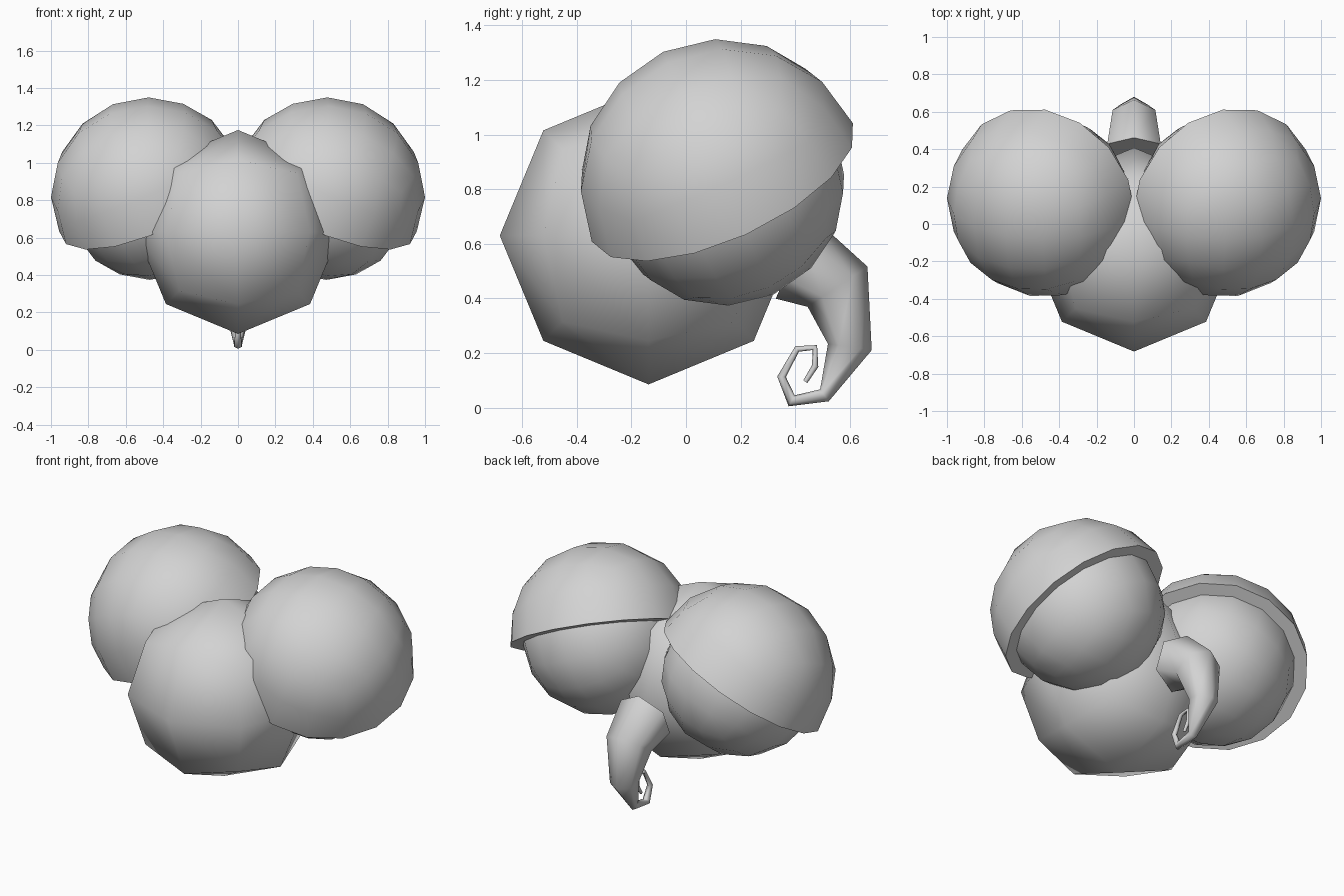
import bpy, bmesh, math
from mathutils import Matrix, Vector

if "Cube" in bpy.data.objects:
    bpy.data.objects.remove(bpy.data.objects["Cube"])

grey = bpy.data.materials.new("soft grey")
grey.diffuse_color = (0.65, 0.65, 0.65, 1)
grey.use_nodes = True
grey.node_tree.nodes["Principled BSDF"].inputs["Base Color"].default_value = grey.diffuse_color


def finish(bm, name, matrix=Matrix()):
    bmesh.ops.transform(bm, matrix=matrix, verts=bm.verts)
    bmesh.ops.recalc_face_normals(bm, faces=bm.faces)
    mesh = bpy.data.meshes.new(name)
    bm.to_mesh(mesh)
    bm.free()
    mesh.materials.append(grey)
    obj = bpy.data.objects.new(name, mesh)
    bpy.context.collection.objects.link(obj)
    return obj


def ball(radius, levels):
    """Round ball of quads: a cube subdivided and pushed out to a sphere."""
    bm = bmesh.new()
    bmesh.ops.create_cube(bm, size=2)
    for _ in range(levels):
        bmesh.ops.subdivide_edges(bm, edges=bm.edges[:], cuts=1, use_grid_fill=True)
        for v in bm.verts:
            v.co = v.co.normalized() * radius
    for f in bm.faces:
        f.smooth = True
    return bm


# Head / body
finish(ball(0.545, 1), "body", Matrix.Translation((0, -0.137, 0.63)))

# Eyes with tilted upper lids
for side, s in (("right", 1), ("left", -1)):
    place = (Matrix.Translation((s * 0.475, 0.133, 0.825))
             @ Matrix.Rotation(math.radians(24.4), 4, 'X')
             @ Matrix.Rotation(math.radians(23.6) * s, 4, 'Y'))
    finish(ball(0.452, 2), side + "_eye", place)

    lid = ball(0.525, 2)
    bmesh.ops.delete(lid, geom=[v for v in lid.verts if v.co.z < -0.01], context='VERTS')
    rim = [e for e in lid.edges if e.is_boundary]
    for e in rim:
        e.smooth = False
    # flat ring under the lid, running in to just inside the eye
    made = bmesh.ops.extrude_edge_only(lid, edges=rim)["geom"]
    for g in made:
        if isinstance(g, bmesh.types.BMVert):
            g.co *= 0.435 / 0.525
        elif isinstance(g, bmesh.types.BMFace):
            g.smooth = False
    finish(lid, side + "_eyelid", place)

# Curled tail: (y, z, radius) stations, six sided
stations = [(0.395, 0.55, 0.165), (0.555, 0.443, 0.132), (0.60, 0.222, 0.081),
            (0.507, 0.045, 0.027), (0.387, 0.025, 0.023), (0.350, 0.113, 0.016),
            (0.407, 0.215, 0.012), (0.472, 0.220, 0.012), (0.473, 0.152, 0.012),
            (0.437, 0.095, 0.009)]
pts = [Vector((0, y, z)) for y, z, r in stations]
tail = bmesh.new()
rings = []
for i, p in enumerate(pts):
    before = (p - pts[i - 1]).normalized() if i else Vector((0, 0.91, -0.40))
    after = (pts[i + 1] - p).normalized() if i < len(pts) - 1 else before
    if i == 0:
        after = before
    t = (before + after).normalized()
    out = Vector((0, -t.z, t.y))
    r = stations[i][2]
    rings.append([tail.verts.new(p + out * r * math.cos(k * math.pi / 3)
                                 + Vector((1, 0, 0)) * r * math.sin(k * math.pi / 3))
                  for k in range(6)])
for a, b in zip(rings, rings[1:]):
    for k in range(6):
        tail.faces.new((a[k], a[(k + 1) % 6], b[(k + 1) % 6], b[k])).smooth = True
tail.faces.new(rings[0])
tail.faces.new(rings[-1])
finish(tail, "curled_tail")
